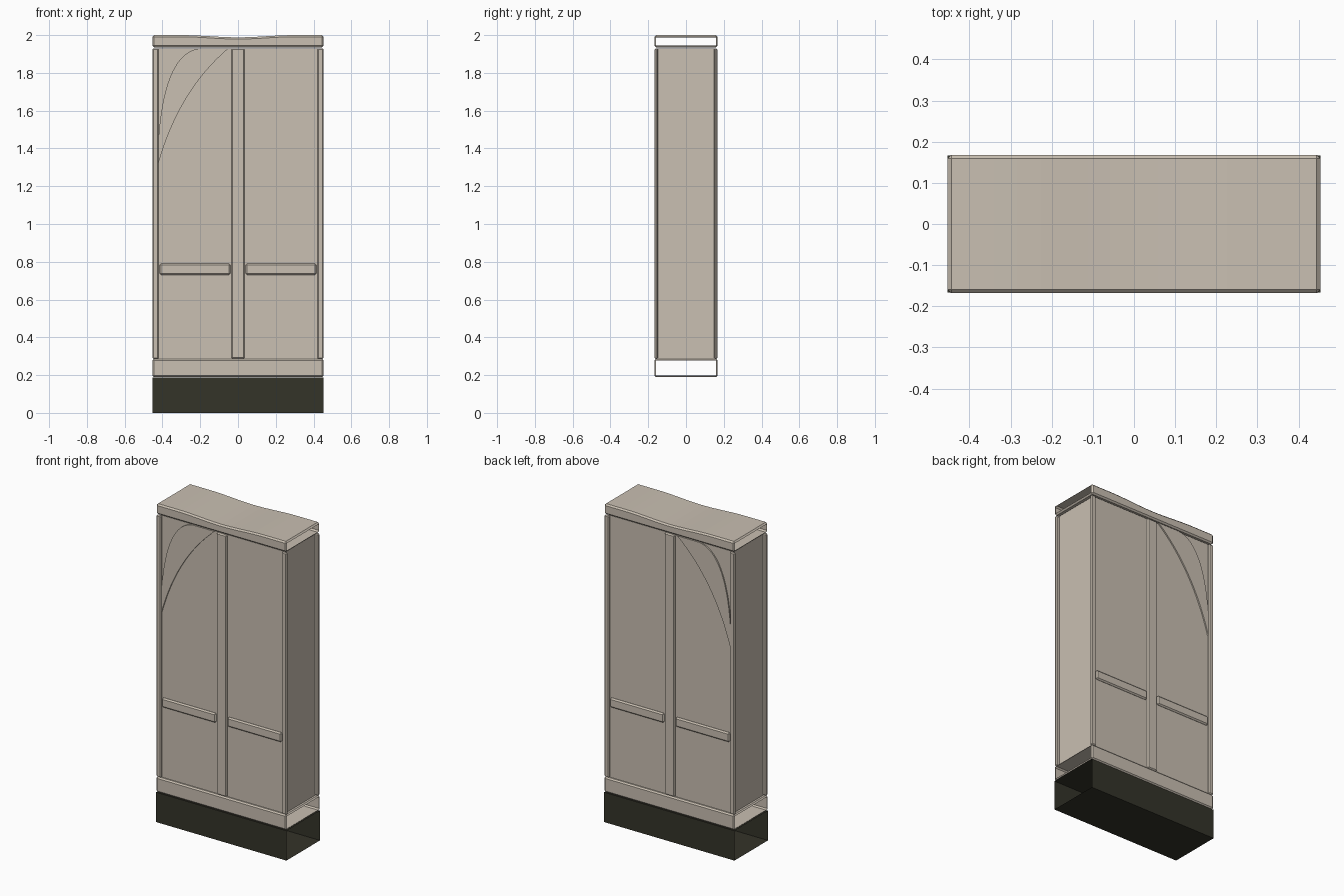
import bpy, bmesh, math
from mathutils import Vector

if "Cube" in bpy.data.objects:
    bpy.data.objects.remove(bpy.data.objects["Cube"])


def material(name, rgb):
    m = bpy.data.materials.new(name)
    m.diffuse_color = (*rgb, 1)
    m.use_nodes = True
    m.node_tree.nodes["Principled BSDF"].inputs["Base Color"].default_value = m.diffuse_color
    return m


BEIGE = material("warm beige", (0.585, 0.523, 0.445))
DARK = material("dark plinth", (0.034, 0.033, 0.022))


def extrude_outline(name, outline, y0, y1, mat, bevel=0.0, open_ends=False):
    """Extrude an (x, z) outline from y0 to y1, chamfer it, optionally open its x ends."""
    bm = bmesh.new()
    face = bm.faces.new([bm.verts.new((x, y0, z)) for x, z in outline])
    out = bmesh.ops.extrude_face_region(bm, geom=[face])
    verts = [v for v in out["geom"] if isinstance(v, bmesh.types.BMVert)]
    bmesh.ops.translate(bm, verts=verts, vec=Vector((0, y1 - y0, 0)))
    bmesh.ops.recalc_face_normals(bm, faces=bm.faces)
    if bevel:
        sharp = [e for e in bm.edges if e.calc_face_angle(0) > math.radians(35)]
        bmesh.ops.bevel(bm, geom=sharp, offset=bevel, segments=1,
                        affect='EDGES', profile=0.5)
    if open_ends:
        bm.normal_update()
        ends = [f for f in bm.faces if abs(f.normal.x) > 0.95]
        bmesh.ops.delete(bm, geom=ends, context='FACES')
    me = bpy.data.meshes.new(name)
    bm.to_mesh(me)
    bm.free()
    me.materials.append(mat)
    ob = bpy.data.objects.new(name, me)
    bpy.context.collection.objects.link(ob)
    return ob


def box(name, x0, x1, y0, y1, z0, z1, mat=BEIGE, bevel=0.0, open_ends=False):
    outline = [(x0, z0), (x1, z0), (x1, z1), (x0, z1)]
    return extrude_outline(name, outline, y0, y1, mat, bevel, open_ends)


def bezier(p0, p1, p2, n=16):
    pts = []
    for i in range(n + 1):
        t = i / n
        pts.append(tuple((1 - t) ** 2 * a + 2 * t * (1 - t) * b + t * t * c
                         for a, b, c in zip(p0, p1, p2)))
    return pts


W, D = 0.453, 0.168      # half width and half depth
PANEL = 0.152            # half depth of the recessed panels
LOW, HIGH = 0.285, 1.93  # span of the panels

# Plinth and the hollow rail above it, both open at the ends
box("plinth", -W, W, -0.166, 0.166, 0, 0.187, DARK, open_ends=True)
box("bottom_rail", -W, W, -D, D, 0.19, LOW, bevel=0.008, open_ends=True)

# Main body
box("body", -0.432, 0.432, -PANEL, PANEL, LOW, HIGH)

# Lid, dipping gently in the middle, open at the ends
N = 16
xs = [-W + 2 * W * i / N for i in range(N + 1)]


def dip(x):
    return 0.012 * max(0, math.cos(math.pi * x / 0.6)) ** 2 if abs(x) < 0.3 else 0


lid = [(x, 1.935) for x in xs] + [(x, 2.0 - dip(x)) for x in reversed(xs)]
extrude_outline("lid", lid, -D, D, BEIGE, 0.009, open_ends=True)

# Trim repeated on the front and the back
for side, s in (("front", -1), ("back", 1)):
    inner, outer = s * (PANEL - 0.004), s * 0.166
    y0, y1 = min(inner, outer), max(inner, outer)
    box(side + "_centre_post", -0.035, 0.035, y0, y1, LOW, HIGH, bevel=0.007)
    for hand, h in (("left", -1), ("right", 1)):
        a, b = sorted((h * 0.42, h * W))
        box(f"{side}_{hand}_corner_post", a, b, y0, y1, LOW, HIGH, bevel=0.006)
        a, b = sorted((h * 0.04, h * 0.415))
        box(f"{side}_{hand}_cross_rail", a, b, y0, y1, 0.73, 0.79, bevel=0.008)
    # Curved brace in the upper corner of the left bay
    upper = bezier((-0.42, 1.47), (-0.385, 1.91), (-0.20, HIGH))
    lower = bezier((-0.42, 1.325), (-0.31, 1.71), (-0.05, HIGH))
    a, b = sorted((inner, s * (PANEL + 0.008)))
    extrude_outline(side + "_curved_brace", lower + upper[::-1], a, b, BEIGE)
